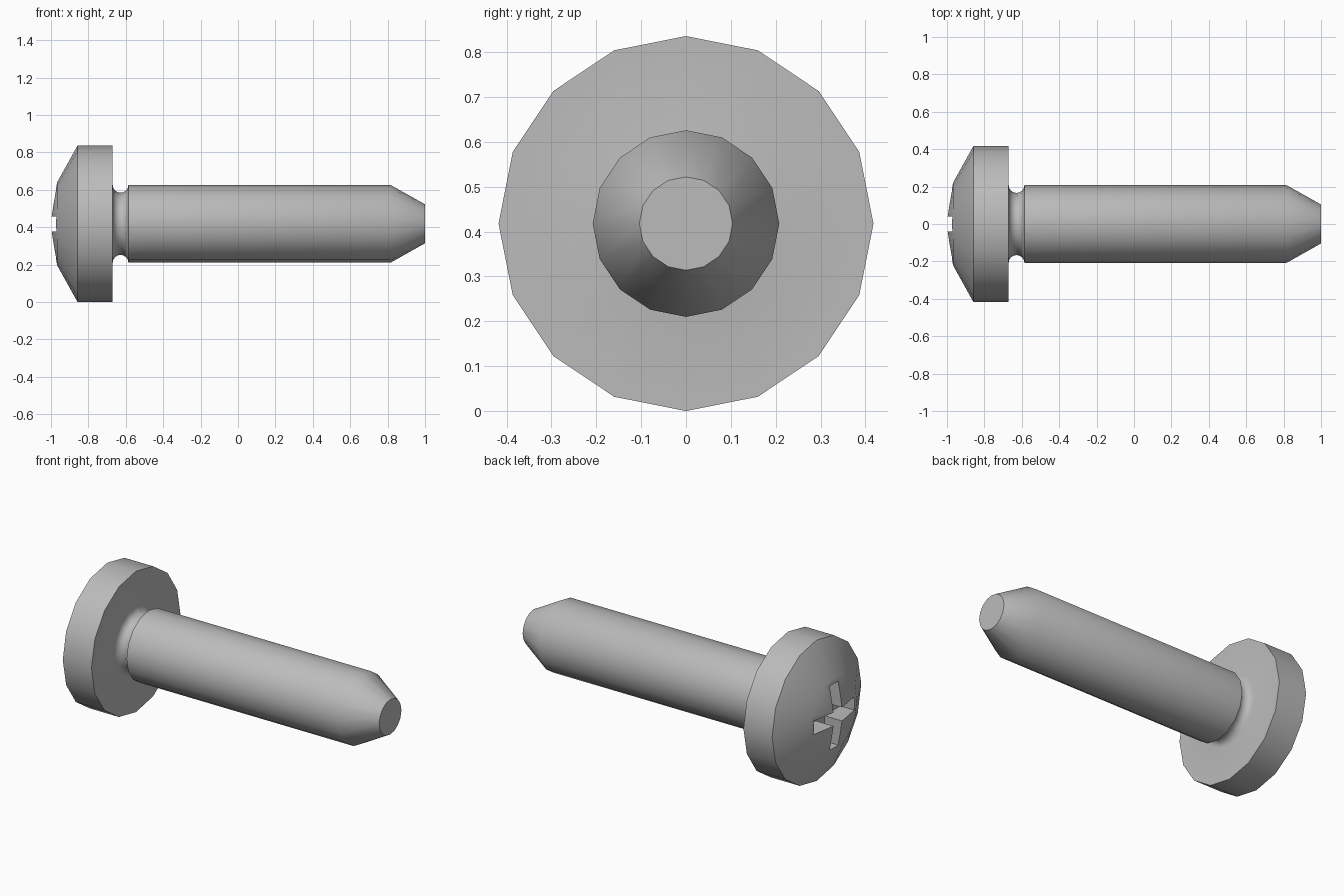
import bpy, bmesh, math
from mathutils import Vector

if "Cube" in bpy.data.objects:
    bpy.data.objects.remove(bpy.data.objects["Cube"])

SIDES = 16
HEAD_R, SHAFT_R, TIP_R = 0.418, 0.208, 0.104
HEAD_BACK, SHAFT_START = -0.67, -0.586

steel = bpy.data.materials.new("steel_grey")
steel.use_nodes = True
colour = (0.5, 0.5, 0.5, 1)
steel.diffuse_color = colour
steel.node_tree.nodes["Principled BSDF"].inputs["Base Color"].default_value = colour


def make_object(name, bm):
    bmesh.ops.recalc_face_normals(bm, faces=bm.faces)
    mesh = bpy.data.meshes.new(name)
    bm.to_mesh(mesh)
    bm.free()
    mesh.materials.append(steel)
    obj = bpy.data.objects.new(name, mesh)
    bpy.context.collection.objects.link(obj)
    return obj


def lathe(name, profile):
    """Turn (x, radius) points about the long axis; zero radius makes a pole."""
    bm = bmesh.new()
    rings = []
    for x, r in profile:
        if r == 0:
            rings.append([bm.verts.new((x, 0, HEAD_R))] * SIDES)
        else:
            angles = [math.tau * i / SIDES for i in range(SIDES)]
            rings.append([bm.verts.new((x, r * math.sin(a), HEAD_R + r * math.cos(a)))
                          for a in angles])
    for a, b in zip(rings, rings[1:]):
        for i in range(SIDES):
            j = (i + 1) % SIDES
            bm.faces.new(list(dict.fromkeys((a[i], a[j], b[j], b[i]))))
    bm.faces.new(rings[-1])
    return make_object(name, bm)


def box(name, centre, size):
    bm = bmesh.new()
    bmesh.ops.create_cube(bm, size=1)
    bmesh.ops.scale(bm, vec=size, verts=bm.verts)
    bmesh.ops.translate(bm, vec=Vector(centre), verts=bm.verts)
    return make_object(name, bm)


# Domed head, rounded neck groove, shaft and tapered tip
dome = [(-1.006, 0), (-0.967, 0.222), (-0.858, HEAD_R), (HEAD_BACK, HEAD_R)]
mid, groove_r = (HEAD_BACK + SHAFT_START) / 2, (SHAFT_START - HEAD_BACK) / 2
groove = [(mid - groove_r * math.cos(math.pi * i / 8),
           SHAFT_R - groove_r * math.sin(math.pi * i / 8)) for i in range(9)]
screw = lathe("screw_body", dome + groove + [(0.815, SHAFT_R), (1, TIP_R)])

# Cross recess in the head
for name, size in (("slot_cutter_across", (0.3, 0.38, 0.08)),
                   ("slot_cutter_upright", (0.3, 0.08, 0.38))):
    cutter = box(name, (-1.03, 0, HEAD_R), size)
    cutter.hide_render = True
    cut = screw.modifiers.new(name, "BOOLEAN")
    cut.operation = "DIFFERENCE"
    cut.solver = "EXACT"
    cut.object = cutter
    bpy.context.view_layer.objects.active = screw
    bpy.ops.object.modifier_apply(modifier=cut.name)
    bpy.data.objects.remove(cutter)

# Smooth turned surfaces, crisp rims
bpy.ops.object.select_all(action="DESELECT")
screw.select_set(True)
bpy.context.view_layer.objects.active = screw
bpy.ops.object.shade_smooth_by_angle(angle=math.radians(30))
